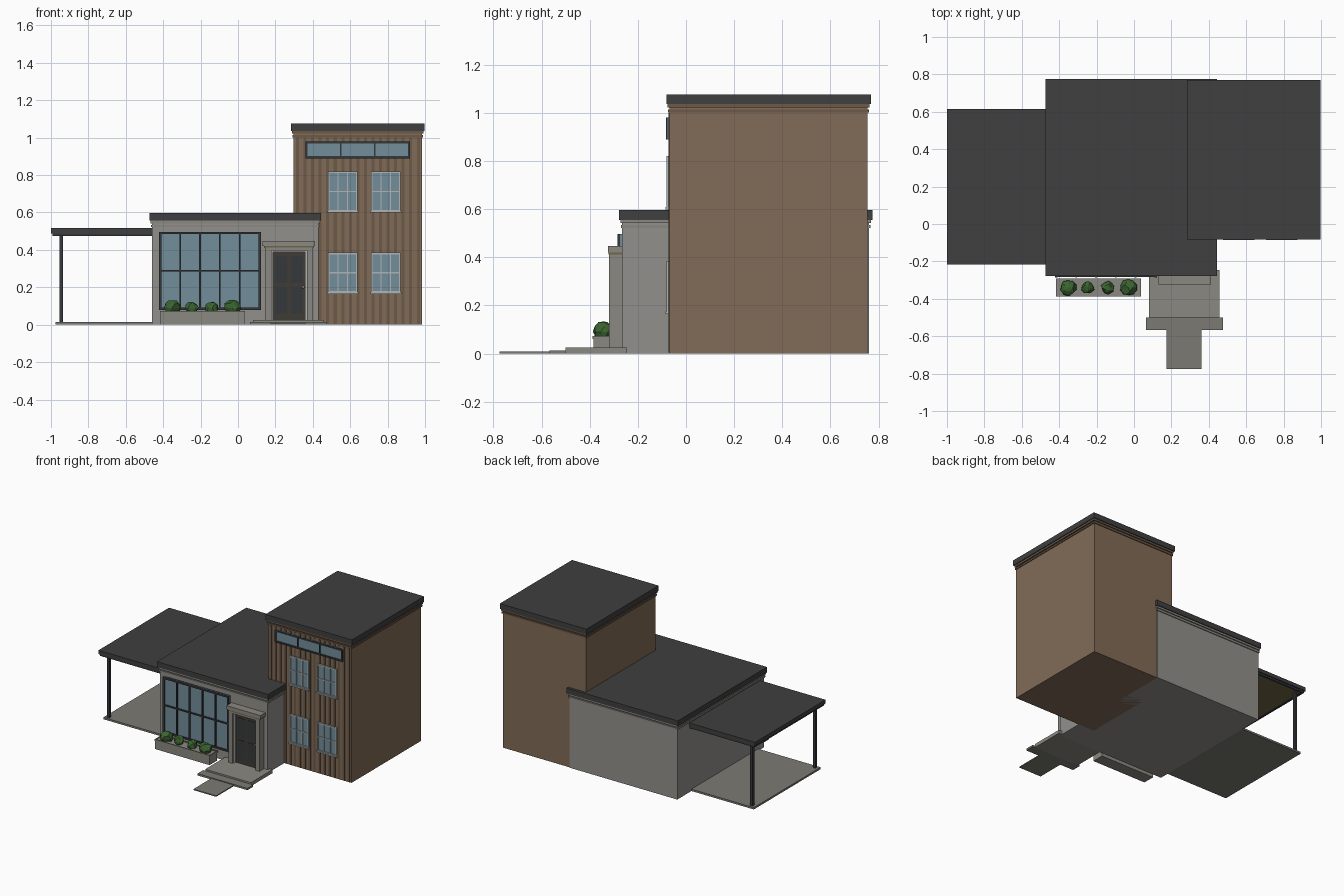
import bpy, bmesh, random
from mathutils import Vector

if "Cube" in bpy.data.objects:
    bpy.data.objects.remove(bpy.data.objects["Cube"])

random.seed(4)


def mat(name, r, g, b):
    m = bpy.data.materials.new(name)
    m.diffuse_color = (r, g, b, 1)
    m.use_nodes = True
    m.node_tree.nodes["Principled BSDF"].inputs["Base Color"].default_value = m.diffuse_color
    return m


ROOF = mat("roof_dark", .05, .05, .052)
METAL = mat("metal_dark", .035, .04, .045)
BROWN = mat("timber_brown", .22, .15, .095)
TRIM = mat("timber_trim", .15, .10, .065)
GREY = mat("wall_grey", .29, .28, .26)
STONE = mat("stone", .26, .25, .22)
PATH = mat("paving", .2, .195, .175)
GLASS = mat("glass", .17, .27, .33)
FRAME = mat("light_frame", .45, .46, .46)
DOOR = mat("door_dark", .05, .045, .038)
SOFFIT = mat("soffit_wood", .17, .13, .06)
LEAF = mat("leaf", .045, .13, .03)


def boxes(name, material, *extents):
    """One object from boxes given as (x0, x1, y0, y1, z0, z1)."""
    bm = bmesh.new()
    for x0, x1, y0, y1, z0, z1 in extents:
        vs = bmesh.ops.create_cube(bm, size=1)["verts"]
        for v in vs:
            v.co = Vector(((x0 + x1) / 2 + v.co.x * (x1 - x0),
                           (y0 + y1) / 2 + v.co.y * (y1 - y0),
                           (z0 + z1) / 2 + v.co.z * (z1 - z0)))
    return finish(name, material, bm)


def finish(name, material, bm):
    me = bpy.data.meshes.new(name)
    bm.to_mesh(me)
    bm.free()
    me.materials.append(material)
    ob = bpy.data.objects.new(name, me)
    bpy.context.collection.objects.link(ob)
    return ob


def window(name, x0, x1, z0, z1, y, cols, rows, t, material, depth):
    """Glass pane with a frame and grid of bars, facing -y from wall plane y."""
    boxes(name + "_glass", GLASS, (x0, x1, y - depth * .5, y + .005, z0, z1))
    bars = []
    for i in range(cols + 1):
        w = t if i in (0, cols) else t * .7
        c = x0 + t / 2 + (x1 - x0 - t) * i / cols
        bars.append((c - w / 2, c + w / 2, y - depth, y, z0, z1))
    for j in range(rows + 1):
        w = t if j in (0, rows) else t * .7
        c = z0 + t / 2 + (z1 - z0 - t) * j / rows
        bars.append((x0, x1, y - depth * .95, y, c - w / 2, c + w / 2))
    boxes(name + "_frame", material, *bars)


def flat_roof(name, x0, x1, y0, y1, z, trim):
    """Roof slab with two stepped cornice bands below; x/y are wall extents."""
    boxes(name + "_slab", ROOF, (x0 - .014, x1 + .014, y0 - .014, y1 + .014, z, z + .04))
    boxes(name + "_cornice", trim,
          (x0 - .008, x1 + .008, y0 - .008, y1 + .008, z - .014, z),
          (x0 - .006, x1 + .006, y0 - .006, y1 + .006, z - .034, z - .022))


# Tall timber tower with battens on the front
TX0, TX1, TY0, TY1 = .298, .984, -.068, .755
boxes("tower_walls", BROWN, (TX0, TX1, TY0, TY1, 0, 1.036))
flat_roof("tower_roof", TX0, TX1, TY0, TY1, 1.036, TRIM)
N = 17
pitch = (TX1 - TX0) / N
boxes("tower_battens", TRIM, *[
    (TX0 + pitch * (i + .3), TX0 + pitch * (i + .7), TY0 - .005, TY0, .005, 1.0)
    for i in range(N)])

# Tower windows
for i, x in enumerate((.48, .71)):
    for j, z in enumerate((.17, .605)):
        window(f"tower_window_{i}_{j}", x, x + .16, z, z + .215, TY0, 3, 2, .009, FRAME, .014)
        boxes(f"tower_sill_{i}_{j}", FRAME, (x - .004, x + .164, TY0 - .018, TY0, z - .006, z + .004))
window("tower_strip_window", .36, .92, .89, .98, TY0, 3, 1, .011, METAL, .016)

# Low main volume
MX0, MX1, MY0, MY1 = -.46, .43, -.265, .76
boxes("main_walls", GREY, (MX0, MX1, MY0, MY1, 0, .556))
flat_roof("main_roof", MX0, MX1, MY0, MY1, .556, STONE)
window("main_window", -.422, .122, .08, .497, MY0, 5, 2, .013, METAL, .02)

# Entrance: jambs, canopy, door
boxes("door_surround", STONE,
      (.145, .178, -.32, MY0, .02, .42), (.368, .401, -.32, MY0, .02, .42),
      (.145, .401, -.32, MY0, .398, .42))
boxes("door_inner_frame", FRAME,
      (.178, .187, -.305, MY0, .02, .398), (.359, .368, -.305, MY0, .02, .398),
      (.178, .368, -.305, MY0, .388, .398))
boxes("door_canopy", STONE, (.132, .412, -.324, MY0, .42, .447))
boxes("door_canopy_trim", SOFFIT, (.138, .406, -.322, MY0, .412, .421))
boxes("door", DOOR, (.185, .361, -.29, MY0, .02, .39))
boxes("door_panels", METAL, *[(x, x + .06, -.293, -.285, z, z + .14)
                             for x in (.202, .284) for z in (.06, .225)])
bm = bmesh.new()
bmesh.ops.create_uvsphere(bm, u_segments=12, v_segments=8, radius=.007)
bmesh.ops.translate(bm, verts=bm.verts, vec=(.348, -.297, .2))
finish("door_knob", FRAME, bm)

# Porch, step and path
boxes("porch", STONE, (.08, .457, -.5, -.245, 0, .026))
boxes("porch_step", PATH, (.063, .475, -.567, -.5, 0, .014))
boxes("front_path", PATH, (.175, .362, -.775, -.565, 0, .008))

# Planter and shrubs
boxes("planter", STONE, (-.415, .035, -.385, -.295, 0, .068))
boxes("planter_rim", STONE,
      (-.418, .038, -.388, -.38, .06, .073), (-.418, .038, -.3, -.292, .06, .073),
      (-.418, -.41, -.388, -.292, .06, .073), (.03, .038, -.388, -.292, .06, .073))
for i, (x, r) in enumerate(((-.352, .045), (-.247, .036), (-.138, .037), (-.03, .045))):
    bm = bmesh.new()
    bmesh.ops.create_icosphere(bm, subdivisions=2, radius=r)
    for v in bm.verts:
        v.co *= random.uniform(.82, 1.08)
        v.co += Vector((x, -.34, .09))
    finish(f"shrub_{i}", LEAF, bm)

# Carport
boxes("carport_roof", ROOF, (-1, MX0, -.217, .615, .488, .516))
boxes("carport_beam", METAL, (-.992, MX0, -.21, -.195, .474, .489),
      (-.992, MX0, .593, .608, .474, .489), (-.992, -.977, -.21, .608, .474, .489))
boxes("carport_soffit", SOFFIT, (-.98, MX0, -.2, .6, .478, .489))
boxes("carport_slab", PATH, (-.975, MX0, -.195, .593, 0, .014))
boxes("carport_posts", METAL, *[(-.955, -.935, y - .01, y + .01, .01, .48) for y in (-.17, .568)])
